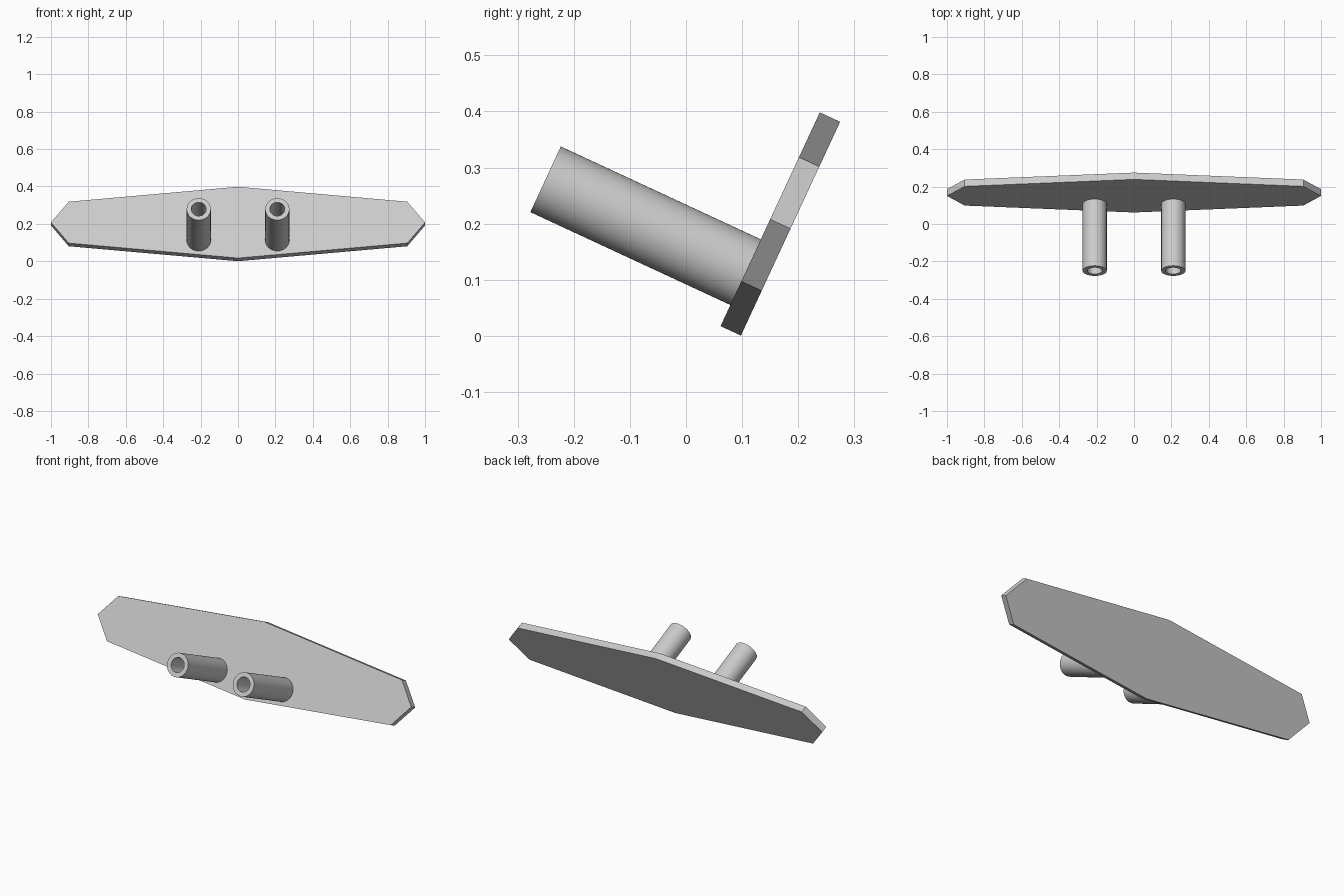
import bpy, bmesh, math
from mathutils import Matrix

if "Cube" in bpy.data.objects:
    bpy.data.objects.remove(bpy.data.objects["Cube"], do_unlink=True)

GREY = (0.6, 0.6, 0.6, 1)
mat = bpy.data.materials.new("light grey")
mat.use_nodes = True
mat.diffuse_color = GREY
mat.node_tree.nodes["Principled BSDF"].inputs["Base Color"].default_value = GREY

# The whole part leans back; local y is the plate thickness, local z its height
TILT = Matrix.Translation((0, 0.15, 0.208)) @ Matrix.Rotation(math.radians(-24.9), 4, 'X')


def add_object(name, bm):
    bmesh.ops.recalc_face_normals(bm, faces=bm.faces)
    bm.transform(TILT)
    mesh = bpy.data.meshes.new(name)
    bm.to_mesh(mesh)
    bm.free()
    mesh.materials.append(mat)
    obj = bpy.data.objects.new(name, mesh)
    bpy.context.collection.objects.link(obj)
    return obj


# Eight-sided back plate, extruded backwards
THICK = 0.04
outline = [(1, 0), (0.905, 0.122), (0, 0.21), (-0.905, 0.122),
           (-1, 0), (-0.905, -0.122), (0, -0.21), (0.905, -0.122)]
bm = bmesh.new()
face = bm.faces.new([bm.verts.new((x, 0, z)) for x, z in outline])
ext = bmesh.ops.extrude_face_region(bm, geom=[face])
moved = [v for v in ext["geom"] if isinstance(v, bmesh.types.BMVert)]
bmesh.ops.translate(bm, verts=moved, vec=(0, THICK, 0))
add_object("back_plate", bm)


# Hollow tubes standing square on the front of the plate
def add_tube(name, x, z=-0.104, length=0.393, outer=0.0645, inner=0.04, sides=64):
    bm = bmesh.new()
    profile = [(outer, 0), (outer, -length), (inner, -length), (inner, 0)]
    rings = []
    for r, y in profile:
        angles = [math.tau * i / sides for i in range(sides)]
        rings.append([bm.verts.new((x + r * math.cos(a), y, z + r * math.sin(a)))
                      for a in angles])
    for k, ring in enumerate(rings):
        nxt = rings[(k + 1) % len(rings)]
        for i in range(sides):
            j = (i + 1) % sides
            bm.faces.new((ring[i], ring[j], nxt[j], nxt[i]))
    obj = add_object(name, bm)
    bpy.ops.object.select_all(action='DESELECT')
    obj.select_set(True)
    bpy.context.view_layer.objects.active = obj
    bpy.ops.object.shade_smooth_by_angle(angle=math.radians(30))


for side, sign in (("left", 1), ("right", -1)):
    add_tube(side + "_tube", sign * 0.21)
